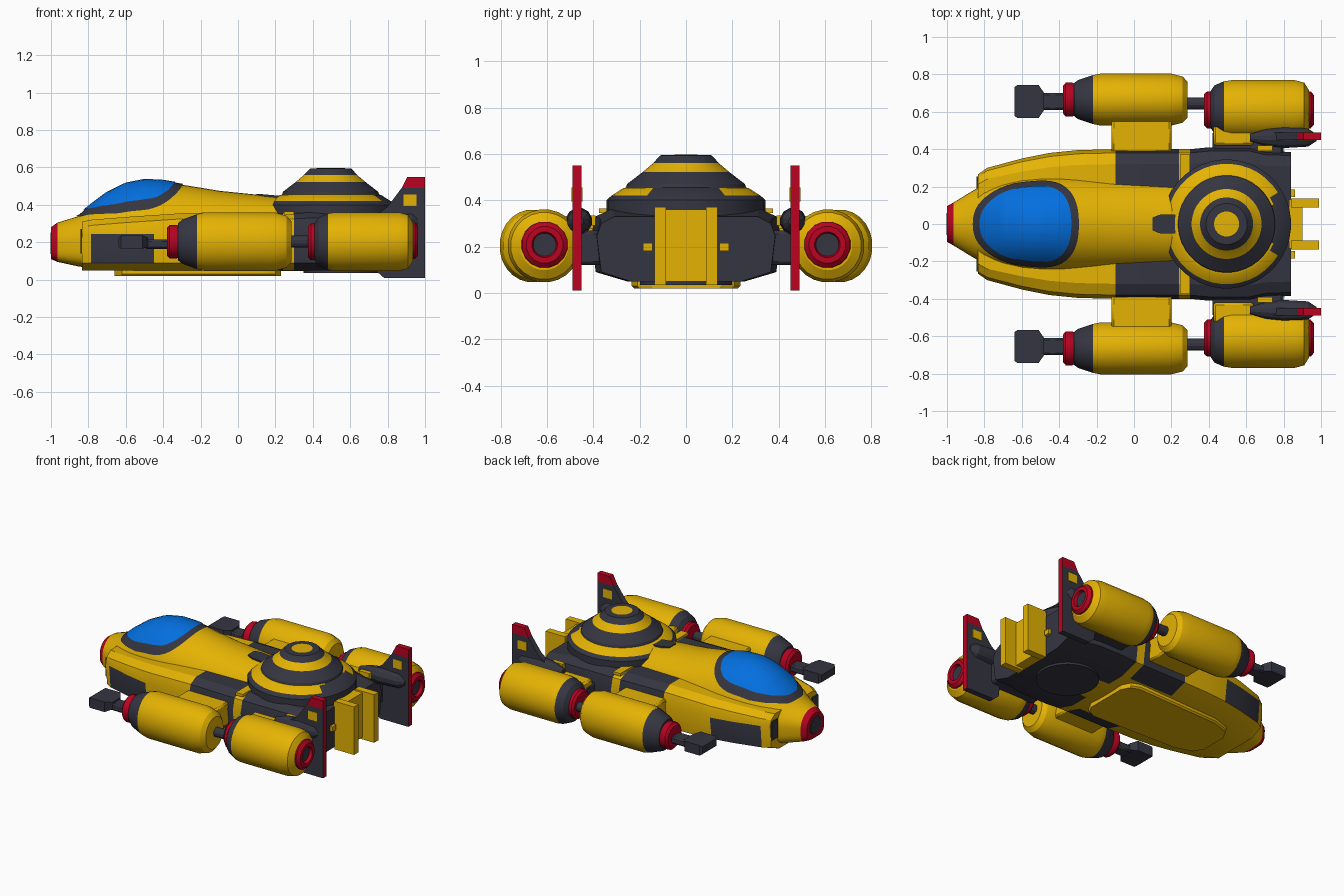
import bpy, bmesh
from math import sin, cos, pi, copysign, radians
from mathutils import Vector
from mathutils.bvhtree import BVHTree

cube = bpy.data.objects.get("Cube")
if cube:
    bpy.data.objects.remove(cube)


def material(name, rgb):
    m = bpy.data.materials.new(name)
    m.use_nodes = True
    m.diffuse_color = (*rgb, 1)
    m.node_tree.nodes["Principled BSDF"].inputs["Base Color"].default_value = (*rgb, 1)
    return m


MATS = [material("yellow paint", (0.78, 0.45, 0.001)),
        material("dark grey metal", (0.036, 0.036, 0.054)),
        material("red trim", (0.48, 0.001, 0.015)),
        material("blue glass", (0.001, 0.16, 0.74))]
YELLOW, DARK, RED, BLUE = range(4)


def build(name, verts, faces, color=YELLOW, rule=None, closed=True, angle=25):
    """Mesh object; color is one index or a list per face, rule(centre, normal) overrides."""
    bm = bmesh.new()
    vs = [bm.verts.new(v) for v in verts]
    for i, f in enumerate(faces):
        face = bm.faces.new([vs[j] for j in f])
        face.material_index = color[i] if isinstance(color, list) else color
    if closed:
        bmesh.ops.recalc_face_normals(bm, faces=bm.faces)
    bm.normal_update()
    if rule:
        for f in bm.faces:
            f.material_index = rule(f.calc_center_median(), f.normal)
    me = bpy.data.meshes.new(name)
    bm.to_mesh(me)
    bm.free()
    for m in MATS:
        me.materials.append(m)
    ob = bpy.data.objects.new(name, me)
    bpy.context.collection.objects.link(ob)
    bpy.ops.object.select_all(action='DESELECT')
    ob.select_set(True)
    bpy.context.view_layer.objects.active = ob
    bpy.ops.object.shade_smooth_by_angle(angle=radians(angle))
    return ob


def loft(name, rings, colors=YELLOW, **kw):
    """Skin equal-sized rings and cap both ends; colors may be one per segment."""
    n, k = len(rings[0]), len(rings)
    faces = [(i * n + j, i * n + (j + 1) % n, (i + 1) * n + (j + 1) % n, (i + 1) * n + j)
             for i in range(k - 1) for j in range(n)]
    faces += [tuple(range(n)), tuple(range((k - 1) * n, k * n))]
    if isinstance(colors, list):
        colors = [c for c in colors for _ in range(n)] + [colors[0], colors[-1]]
    return build(name, [p for r in rings for p in r], faces, colors, **kw)


def lathe(name, profile, colors, centre, axis='x', sides=24, squash=1.0, **kw):
    """Turn (position, radius) points round the x or z axis."""
    cx, cy, cz = centre
    rings = []
    for t, r in profile:
        angs = [2 * pi * (j + 0.5) / sides for j in range(sides)]
        if axis == 'x':
            rings.append([(cx + t, cy + r * squash * cos(a), cz + r * sin(a)) for a in angs])
        else:
            rings.append([(cx + r * cos(a), cy + r * sin(a), cz + t) for a in angs])
    return loft(name, rings, colors, **kw)


def box(name, x, y, z, color=YELLOW, bevel=0.0):
    ob = loft(name, [[(a, y[0], z[0]), (a, y[1], z[0]), (a, y[1], z[1]), (a, y[0], z[1])]
                     for a in x], color)
    if bevel:
        mod = ob.modifiers.new("bevel", 'BEVEL')
        mod.width, mod.segments = bevel, 1
    return ob


def span(s, a, b):
    return sorted((s * a, s * b))


# Central fuselage: x, half width, bottom, shoulder height, top
def fuselage_ring(x, w, zb, zs, zt, n=36):
    ring = []
    for j in range(n):
        c, s = cos(2 * pi * j / n), sin(2 * pi * j / n)
        e = 1 if s > 0 else 0.5
        h = zt - zs if s > 0 else zs - zb
        ring.append((x, w * copysign(abs(c) ** e, c), zs + h * copysign(abs(s) ** e, s)))
    return ring


stations = [(-1.0, .095, .11, .2, .28), (-.965, .115, .095, .2, .305), (-.85, .185, .07, .21, .34),
            (-.8, .205, .065, .22, .385), (-.7, .232, .055, .225, .46), (-.6, .25, .05, .23, .51),
            (-.5, .258, .045, .235, .53), (-.4, .262, .045, .24, .525), (-.3, .26, .045, .24, .508),
            (-.1, .24, .045, .26, .475), (.24, .22, .045, .28, .44), (.5, .2, .045, .28, .42)]
fuselage = loft("fuselage", [fuselage_ring(*s) for s in stations],
                [RED] + [YELLOW] * (len(stations) - 2))
lathe("nose_port", [(0, .06), (.012, .075)], DARK, (-1.003, 0, .195), sides=8)


# Canopy skins laid over the fuselage
tree = BVHTree.FromPolygons([v.co for v in fuselage.data.vertices],
                            [p.vertices for p in fuselage.data.polygons])


def canopy_skin(name, cx, a, b, lift, color, rings=14, n=48):
    def point(r, t):
        c, s = cos(t), sin(t)
        x = cx + r * a * copysign(abs(c) ** .78, c)
        y = r * b * copysign(abs(s) ** .85, s) * (1 + .22 * c)
        hit = tree.ray_cast(Vector((x, y, 2)), Vector((0, 0, -1)))
        return hit[0] + hit[1] * lift
    verts = [point(0, 0)]
    verts += [point((i + 1) / rings, 2 * pi * j / n) for i in range(rings) for j in range(n)]
    faces = [(0, 1 + j, 1 + (j + 1) % n) for j in range(n)]
    faces += [(1 + i * n + j, 1 + (i + 1) * n + j, 1 + (i + 1) * n + (j + 1) % n, 1 + i * n + (j + 1) % n)
              for i in range(rings - 1) for j in range(n)]
    build(name, verts, faces, color, closed=False)


canopy_skin("canopy_frame", -.578, .283, .222, .005, DARK)
canopy_skin("canopy_glass", -.578, .242, .192, .009, BLUE)


# Wide side hull with dark cheek and shoulder panels
def hull_ring(x, w, zt):
    half = [(.62 * w, .05), (.95 * w, .09), (w, .245), (.95 * w, zt - .03), (.8 * w, zt)]
    return [(x, y, z) for y, z in half] + [(x, -y, z) for y, z in reversed(half)]


def hull_rule(c, n):
    if -.78 < c.x < -.45 and abs(n.y) > .8 and c.z < .24:
        return DARK
    if -.1 < c.x < .24 and n.z > -.985:
        return DARK
    return DARK if c.x > .3 else YELLOW


loft("side_hull", [hull_ring(*s) for s in [(-.835, .265, .31), (-.785, .3, .32), (-.6, .35, .335),
     (-.45, .38, .345), (-.3, .395, .355), (-.1, .4, .36), (.24, .4, .355), (.3, .4, .355),
     (.4, .41, .36), (.62, .41, .36), (.7, .39, .35), (.84, .385, .33)]], rule=hull_rule)


# Belly plate
def belly_ring(z, k):
    pts = [(-.66, .1), (-.62, .17), (-.5, .21), (.14, .235), (.2, .21), (.23, .15)]
    return [(x, y * k, z) for x, y in pts] + [(x, -y * k, z) for x, y in reversed(pts)]


loft("belly_plate", [belly_ring(.055, 1), belly_ring(.03, 1), belly_ring(.02, .95)])
lathe("belly_disc", [(.035, .2), (.06, .2)], DARK, (.55, 0, 0), 'z', 32)

# Turret dome with painted rings
lathe("turret_collar", [(.3, .345), (.4, .345), (.42, .322), (.452, .272), (.455, .26)],
      DARK, (.495, 0, 0), 'z', 40,
      rule=lambda c, n: YELLOW if c.z > .42 and abs(n.z) < .98 and c.x < .745 else DARK)
lathe("turret_dome", [(.44, .265), (.47, .255), (.522, .187), (.56, .142), (.577, .127), (.594, .11), (.596, .067), (.597, .01)],
      [DARK, DARK, YELLOW, DARK, DARK, DARK, YELLOW], (.495, 0, 0), 'z', 40)
loft("turret_tab", [[(x, -w, .4), (x, w, .4), (x, w, z), (x, -w, z)]
                    for x, w, z in ((.1, .035, .459), (.14, .05, .456), (.27, .05, .444))], DARK)

# Rear hatch: cross plate, two upright plates and small latches
box("hatch_plate", (.83, .9), (-.13, .13), (.05, .36))
for s, side in ((1, "far"), (-1, "near")):
    box(side + "_hatch_upright", (.84, .99), span(s, .087, .135), (.035, .37))
    box(side + "_hatch_latch", (.82, .86), span(s, .145, .185), (.18, .215))
    box(side + "_nose_intake", (-.843, -.834), span(s, .19, .255), (.14, .27), DARK)

    # Front nacelle with gun
    fy = s * .665
    lathe(side + "_front_nacelle",
          [(-.32, .1), (-.3, .118), (-.22, .148), (-.18, .157), (.2, .157), (.26, .14), (.285, .11)],
          [DARK, DARK, YELLOW, YELLOW, YELLOW, YELLOW], (0, fy, .203), squash=.89)
    lathe(side + "_front_ring", [(-.38, .075), (-.365, .092), (-.33, .092), (-.315, .085)], RED, (0, fy, .203), sides=16)
    gy = s * .655
    box(side + "_gun_barrel", (-.5, -.37), span(s, .61, .7), (.165, .215), DARK, .01)
    loft(side + "_gun_head", [[(x, gy + w, .2 - h), (x, gy + w, .2 + h), (x, gy - w, .2 + h), (x, gy - w, .2 - h)]
         for x, w, h in ((-.64, .075, .025), (-.625, .088, .035), (-.51, .088, .035), (-.48, .045, .025))], DARK)

    # Rear nacelle with exhaust
    ry = s * .61
    lathe(side + "_link_rod", [(.27, .033), (.39, .033)], DARK, (0, s * .645, .203), sides=12)
    lathe(side + "_rear_ring", [(.375, .085), (.39, .1), (.425, .1)], RED, (0, ry, .203), sides=16)
    lathe(side + "_rear_nacelle",
          [(.41, .1), (.43, .13), (.48, .152), (.52, .158), (.86, .158), (.91, .145), (.935, .105)],
          [DARK, DARK, YELLOW, YELLOW, YELLOW, YELLOW], (0, s * .612, .203))
    lathe(side + "_exhaust", [(.92, .102), (.945, .1), (.963, .08), (.963, .056), (.942, .05), (.94, .01)],
          [RED, RED, RED, RED, DARK], (0, ry, .208), sides=16)

    # Pylons
    box(side + "_front_pylon", (-.12, .2), span(s, .38, .56), (.13, .29), YELLOW, .012)
    box(side + "_rear_pylon", (.42, .8), span(s, .36, .5), (.12, .27), DARK, .015)
    box(side + "_rear_pylon_cover", (.425, .64), span(s, .42, .53), (.21, .3), YELLOW, .012)
    box(side + "_pylon_patch", (.66, .74), span(s, .39, .42), (.29, .335))
    box(side + "_shoulder_patch", (.245, .3), span(s, .22, .375), (.345, .364))

    # Tail fin with red tip, trailing edge and side panels
    outline = [(.64, .26), (.72, .33), (.8, .39), (.875, .49), (.905, .55), (1, .55),
               (1, .49), (1, .01), (.78, .01), (.74, .045), (.72, .2)]
    n = len(outline)
    verts = [(x, s * y, z) for y in (.45, .49) for x, z in outline]
    upper, lower = [3, 4, 5, 6], [0, 1, 2, 3, 6, 7, 8, 9, 10]
    faces = [f for f in (upper, lower, [i + n for i in upper], [i + n for i in lower])]
    faces += [(i, (i + 1) % n, n + (i + 1) % n, n + i) for i in range(n)]
    build(side + "_tail_fin", verts, faces,
          rule=lambda c, nr: RED if c.z > .5 or nr.x > .9 else DARK)
    box(side + "_fin_panel", (.885, .955), span(s, .447, .493), (.395, .455))
    lathe(side + "_fin_fairing", [(.62, .02), (.7, .045), (.8, .058), (.93, .05), (.975, .02)], DARK,
          (0, s * .462, .31), sides=12)
